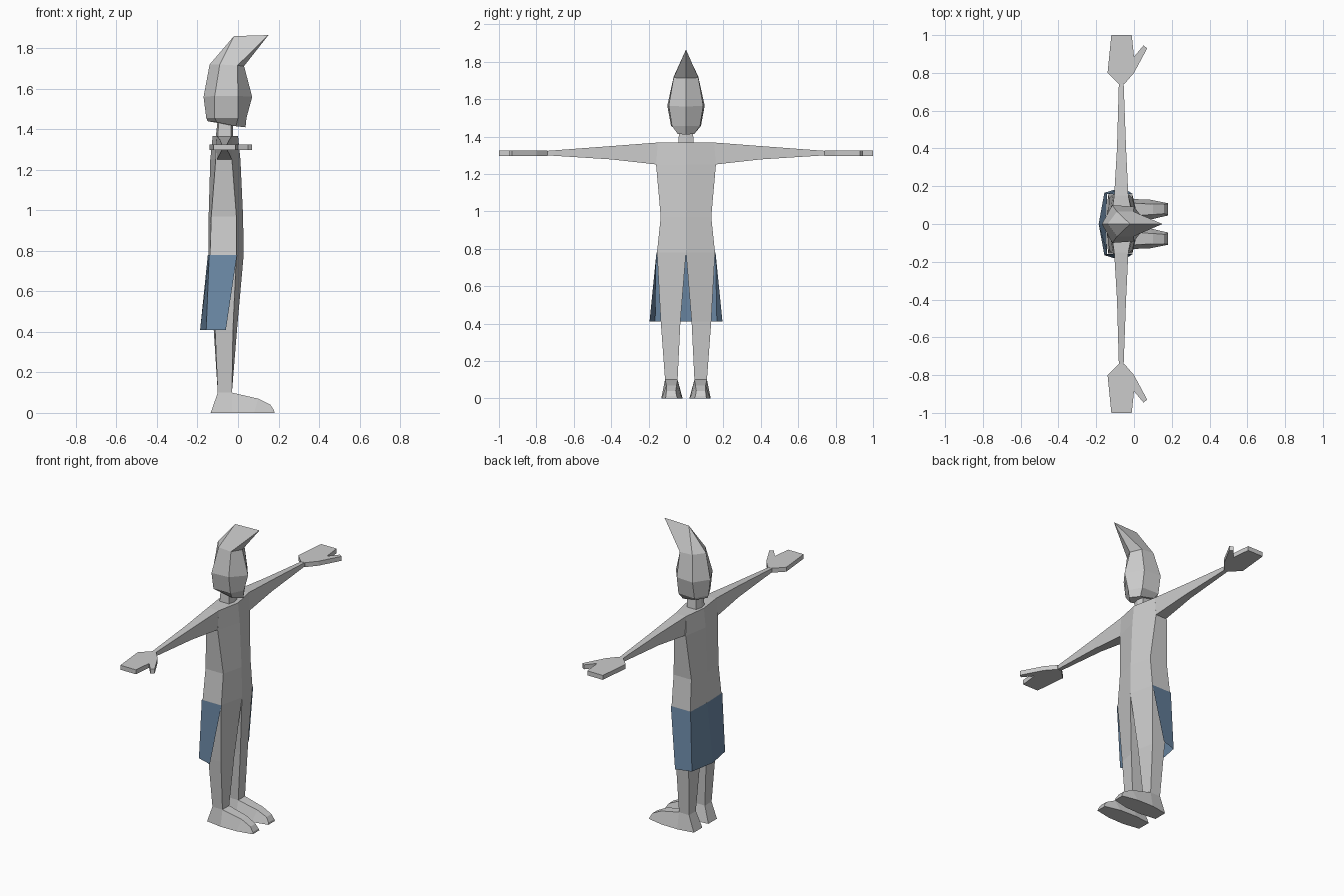
import bpy, bmesh

if "Cube" in bpy.data.objects:
    bpy.data.objects.remove(bpy.data.objects["Cube"])

def material(name, rgb):
    m = bpy.data.materials.new(name)
    m.diffuse_color = (*rgb, 1)
    m.use_nodes = True
    m.node_tree.nodes["Principled BSDF"].inputs["Base Color"].default_value = m.diffuse_color
    return m

GREY = material("pale_grey", (0.6, 0.6, 0.6))
BLUE = material("slate_blue", (0.15, 0.25, 0.38))

def finish(name, bm, mat, mirror=False):
    bmesh.ops.remove_doubles(bm, verts=bm.verts, dist=0.0005)
    bmesh.ops.recalc_face_normals(bm, faces=bm.faces)
    me = bpy.data.meshes.new(name)
    bm.to_mesh(me)
    bm.free()
    me.materials.append(mat)
    ob = bpy.data.objects.new(name, me)
    bpy.context.collection.objects.link(ob)
    if mirror:
        mod = ob.modifiers.new("mirror", 'MIRROR')
        mod.use_axis = (False, True, False)
        mod.use_mirror_merge = False
    return ob

def loft(name, rings, mat=GREY, mirror=False, closed=True, caps=(True, True)):
    """Skin a list of equal-length rings of 3D points."""
    bm = bmesh.new()
    vs = [[bm.verts.new(p) for p in r] for r in rings]
    n = len(rings[0])
    for a, b in zip(vs, vs[1:]):
        for i in range(n if closed else n - 1):
            j = (i + 1) % n
            bm.faces.new((a[i], a[j], b[j], b[i]))
    if closed and caps[0]:
        bm.faces.new(vs[0])
    if closed and caps[1]:
        bm.faces.new(vs[-1])
    return finish(name, bm, mat, mirror)

def hexring(front, side_front, side_back, back):
    """Six-sided ring, symmetric in y: centre points are (x, z), sides (x, y, z)."""
    flip = lambda p: (p[0], -p[1], p[2])
    return [(front[0], 0, front[1]), side_front, side_back,
            (back[0], 0, back[1]), flip(side_back), flip(side_front)]

def body_ring(z, xf, sf, sb, xb, w):
    return hexring((xf, z), (sf, w, z), (sb, w, z), (xb, z))

# torso, from hips to shoulders
loft("torso", [body_ring(0.78, 0.028, -0.008, -0.138, -0.145, 0.155),
               body_ring(0.97, 0.025, -0.008, -0.132, -0.145, 0.135),
               body_ring(1.25, 0.012, -0.03, -0.11, -0.137, 0.16),
               body_ring(1.368, 0.0, -0.03, -0.105, -0.125, 0.15)],
     caps=(False, True))

# legs, tapering from the hips and parting at the centre
loft("leg", [[(0.028, 0, 0.78), (-0.008, 0.155, 0.78), (-0.138, 0.155, 0.78), (-0.145, 0, 0.78)],
             [(-0.005, 0.03, 0.41), (-0.025, 0.135, 0.41), (-0.113, 0.135, 0.41), (-0.12, 0.03, 0.41)],
             [(-0.03, 0.045, 0.1), (-0.03, 0.112, 0.1), (-0.1, 0.112, 0.1), (-0.1, 0.045, 0.1)]],
     mirror=True, caps=(False, True))

# feet: sections from heel to toe (bottom x, top x, top z, bottom y range, top y range)
foot = [(-0.135, -0.1, 0.1, (0.03, 0.115), (0.045, 0.112)),
        (-0.03, -0.03, 0.1, (0.018, 0.132), (0.045, 0.112)),
        (0.08, 0.1, 0.07, (0.022, 0.13), (0.05, 0.105)),
        (0.165, 0.16, 0.04, (0.042, 0.113), (0.055, 0.105)),
        (0.18, 0.178, 0.012, (0.045, 0.11), (0.05, 0.107))]
loft("foot", [[(xb, b[0], 0), (xb, b[1], 0), (xt, t[1], z), (xt, t[0], z)]
              for xb, xt, z, b, t in foot], mirror=True)

# arms, stretched straight out to the sides
def arm_ring(y, x0, x1, z0, z1):
    return [(x0, y, z0), (x1, y, z0), (x1, y, z1), (x0, y, z1)]

loft("arm", [arm_ring(0.15, -0.105, -0.03, 1.25, 1.368),
             arm_ring(0.4, -0.09, -0.042, 1.278, 1.349),
             arm_ring(0.75, -0.08, -0.055, 1.3, 1.323)], mirror=True)

# flat mitten hands with a thumb
outline = [(-0.08, 0.74), (-0.052, 0.74), (0.0, 0.8), (0.07, 0.93), (0.05, 0.945),
           (0.0, 0.885), (-0.012, 1.0), (-0.12, 1.0), (-0.14, 0.8)]
loft("hand", [[(x, y, z) for x, y in outline] for z in (1.297, 1.325)], mirror=True)

# neck
loft("neck", [body_ring(1.36, -0.025, -0.035, -0.1, -0.11, 0.042),
              body_ring(1.45, -0.025, -0.035, -0.095, -0.1, 0.035)])

# head with a swept, pointed crest leaning forward
tip, crown = (0.15, 0, 1.865), (-0.02, 0, 1.86)
loft("head", [hexring((0.037, 1.41), (-0.01, 0.045, 1.415), (-0.105, 0.05, 1.435), (-0.15, 1.44)),
              hexring((0.042, 1.457), (0.0, 0.075, 1.457), (-0.115, 0.08, 1.457), (-0.157, 1.457)),
              hexring((0.07, 1.56), (0.0, 0.092, 1.565), (-0.115, 0.1, 1.565), (-0.17, 1.56)),
              hexring((0.03, 1.712), (-0.003, 0.066, 1.715), (-0.09, 0.066, 1.72), (-0.14, 1.72)),
              [tip, tip, crown, crown, crown, tip]], caps=(True, False))

# open skirt wrapping the sides and back
def skirt_ring(z, sf, sb, xb, wf, wb):
    return [(sf, -wf, z), (sb, -wb, z), (xb, 0, z), (sb, wb, z), (sf, wf, z)]

loft("skirt", [skirt_ring(0.78, -0.005, -0.142, -0.149, 0.158, 0.158),
               skirt_ring(0.41, -0.06, -0.157, -0.187, 0.195, 0.165)],
     mat=BLUE, closed=False)
